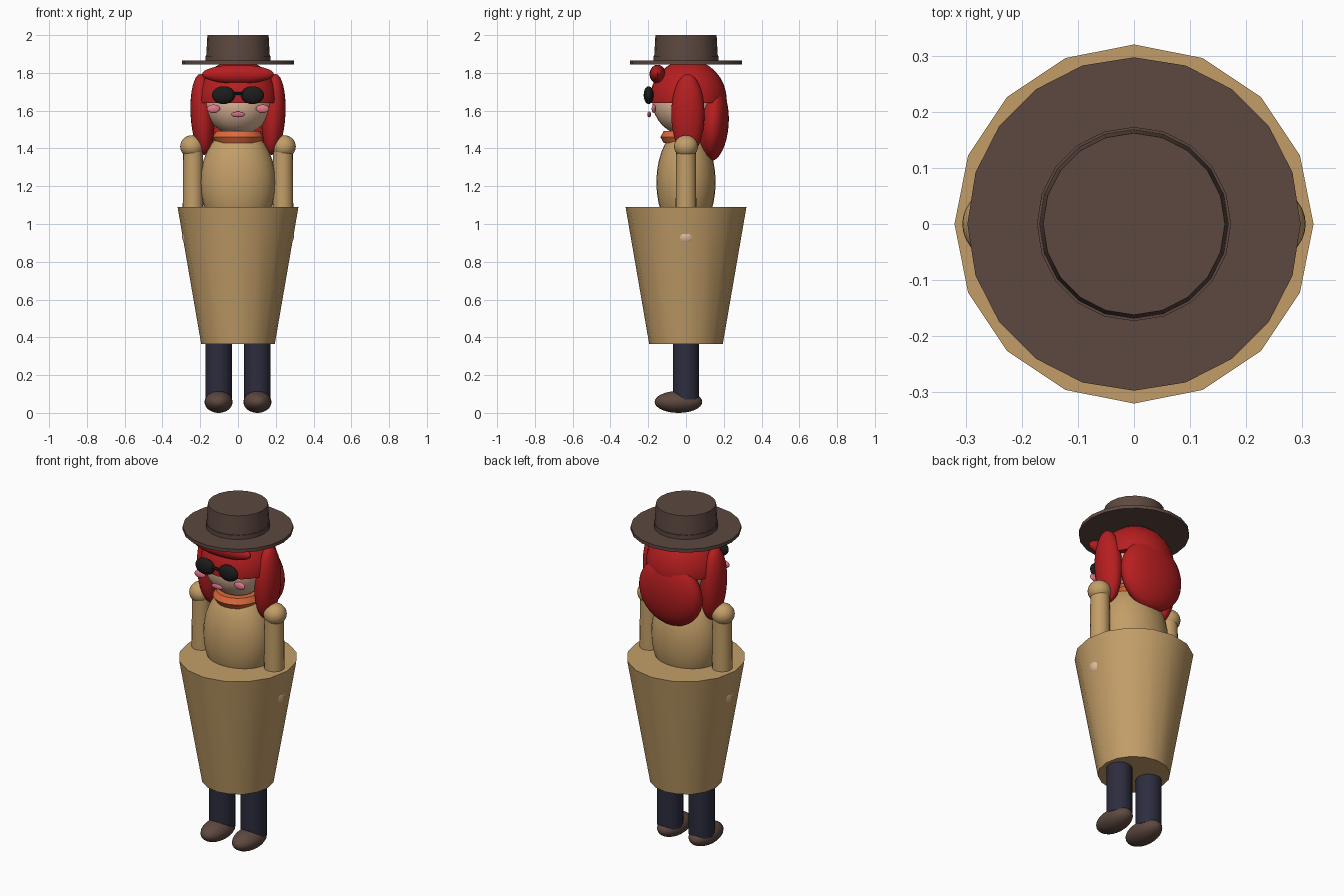
import bpy, bmesh
from math import radians, pi

cube = bpy.data.objects.get("Cube")
if cube:
    bpy.data.objects.remove(cube, do_unlink=True)


def material(name, hex_code):
    # sRGB hex to linear material
    channels = [int(hex_code[i:i + 2], 16) / 255 for i in (0, 2, 4)]
    linear = [c / 12.92 if c <= 0.04045 else ((c + 0.055) / 1.055) ** 2.4 for c in channels]
    mat = bpy.data.materials.new(name)
    mat.use_nodes = True
    mat.diffuse_color = (*linear, 1)
    mat.node_tree.nodes["Principled BSDF"].inputs["Base Color"].default_value = (*linear, 1)
    return mat


tan = material("tan_cloth", "C39E68")
brown = material("dark_brown", "5D4840")
navy = material("navy_trousers", "2C2C3E")
red = material("red_hair", "B71E20")
skin = material("skin", "E4BC9E")
orange = material("orange_scarf", "DC6A3C")
black = material("black_glasses", "1C1C1C")
pink = material("pink_cheek", "E27C8C")
rose = material("rose_lips", "CC6C7C")


def finish(name, mat):
    obj = bpy.context.object
    obj.name = name
    obj.data.materials.append(mat)
    bpy.ops.object.transform_apply(location=False, rotation=True, scale=True)
    bpy.ops.object.shade_smooth_by_angle(angle=radians(30))
    return obj


def ellipsoid(name, mat, centre, radii, tilt=(0, 0, 0)):
    bpy.ops.mesh.primitive_uv_sphere_add(segments=28, ring_count=16, location=centre)
    obj = bpy.context.object
    obj.scale = radii
    obj.rotation_euler = [radians(a) for a in tilt]
    return finish(name, mat)


def cone(name, mat, x, z0, z1, r0, r1, sides=20, y=0, tilt=0):
    bpy.ops.mesh.primitive_cone_add(vertices=sides, radius1=r0, radius2=r1, depth=z1 - z0,
                                    location=(x, y, (z0 + z1) / 2), rotation=(0, tilt, 0))
    return finish(name, mat)


# Body and skirt
cone("skirt", tan, 0, 0.365, 1.09, 0.195, 0.32, 16)
ellipsoid("torso", tan, (0, 0, 1.22), (0.2, 0.157, 0.29))

# Limbs and side hair, mirrored left and right
for side, s in (("left", 1), ("right", -1)):
    cone(f"{side}_leg", navy, s * 0.103, 0.07, 0.45, 0.07, 0.07)
    ellipsoid(f"{side}_shoe", brown, (s * 0.103, -0.04, 0.058), (0.074, 0.126, 0.058))
    ellipsoid(f"{side}_shoulder", tan, (s * 0.243, 0, 1.41), (0.063, 0.063, 0.06))
    cone(f"{side}_arm", tan, s * 0.238, 0.93, 1.41, 0.056, 0.052)
    ellipsoid(f"{side}_hand", skin, (s * 0.235, 0, 0.935), (0.061, 0.061, 0.061))
    ellipsoid(f"{side}_hair_lock", red, (s * 0.188, 0.01, 1.58), (0.063, 0.088, 0.215), (0, s * 3, 0))
    ellipsoid(f"{side}_cheek", pink, (s * 0.13, -0.17, 1.61), (0.035, 0.012, 0.022))
    ellipsoid(f"{side}_lens", black, (s * 0.077, -0.198, 1.682), (0.061, 0.026, 0.047))

# Head and face
ellipsoid("head", skin, (0, 0, 1.65), (0.183, 0.178, 0.18))
ellipsoid("mouth", rose, (0, -0.195, 1.58), (0.037, 0.01, 0.015))
bpy.ops.mesh.primitive_cylinder_add(vertices=12, radius=0.008, depth=0.08,
                                    location=(0, -0.205, 1.69), rotation=(0, pi / 2, 0))
finish("glasses_bridge", black)

# Hair: cap cut off above the face, fringe roll and back mass
cap = ellipsoid("hair_cap", red, (0, 0.012, 1.655), (0.212, 0.204, 0.215))
bm = bmesh.new()
bm.from_mesh(cap.data)
cut = bmesh.ops.bisect_plane(bm, geom=bm.verts[:] + bm.edges[:] + bm.faces[:],
                             plane_co=(0, 0, -0.015), plane_no=(0, 0, 1), clear_inner=True)
bmesh.ops.contextual_create(bm, geom=[e for e in cut["geom_cut"] if isinstance(e, bmesh.types.BMEdge)])
bmesh.ops.recalc_face_normals(bm, faces=bm.faces[:])
bm.to_mesh(cap.data)
bm.free()
bpy.context.view_layer.objects.active = cap
bpy.ops.object.shade_smooth_by_angle(angle=radians(30))
ellipsoid("fringe_roll", red, (0, -0.15, 1.793), (0.19, 0.043, 0.05))
ellipsoid("back_hair", red, (0, 0.142, 1.53), (0.2, 0.084, 0.198), (-4, 0, 0))

# Scarf with a hexagonal section
bpy.ops.mesh.primitive_torus_add(major_segments=24, minor_segments=6, major_radius=0.1,
                                 minor_radius=0.036, location=(0, 0, 1.46))
finish("scarf", orange)

# Hat
cone("hat_brim", brown, 0, 1.845, 1.865, 0.297, 0.297)
cone("hat_crown", brown, 0, 1.86, 2.0, 0.17, 0.162)
cone("hat_band", brown, 0, 1.862, 1.89, 0.173, 0.173)
